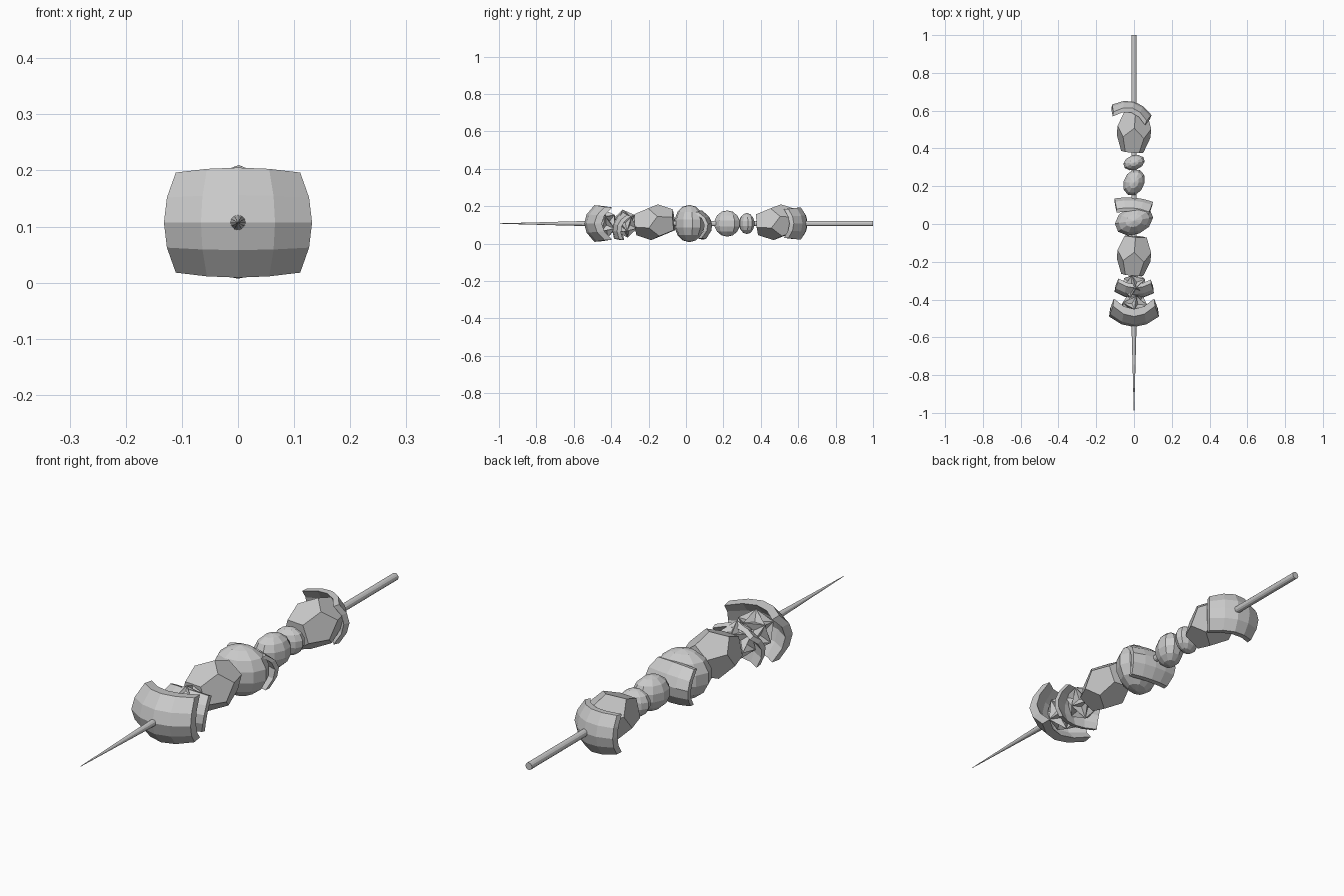
import bpy, bmesh, math
from mathutils import Matrix, Vector

cube = bpy.data.objects.get("Cube")
if cube:
    bpy.data.objects.remove(cube)

AXIS_Z = 0.107

grey = bpy.data.materials.new("plain grey")
grey.use_nodes = True
grey.diffuse_color = (0.6, 0.6, 0.6, 1)
grey.node_tree.nodes["Principled BSDF"].inputs["Base Color"].default_value = (0.6, 0.6, 0.6, 1)


def finish(name, bm, loc=(0, 0, 0), turn=0, tilt=0):
    """Turn a bmesh into a flat shaded object; angles in degrees about z and x."""
    bmesh.ops.recalc_face_normals(bm, faces=bm.faces[:])
    mesh = bpy.data.meshes.new(name)
    bm.to_mesh(mesh)
    bm.free()
    mesh.materials.append(grey)
    obj = bpy.data.objects.new(name, mesh)
    obj.location = loc
    obj.rotation_euler = (math.radians(tilt), 0, math.radians(turn))
    bpy.context.collection.objects.link(obj)
    return obj


def skewer(sides=12):
    bm = bmesh.new()
    profile = [(-1, 0.001), (-0.5, 0.0145), (1, 0.0145)]
    rings = []
    for y, r in profile:
        angles = [math.tau * i / sides for i in range(sides)]
        rings.append([bm.verts.new((r * math.cos(a), y, r * math.sin(a))) for a in angles])
    for a, b in zip(rings, rings[1:]):
        for i in range(sides):
            j = (i + 1) % sides
            bm.faces.new((a[i], a[j], b[j], b[i]))
    bm.faces.new(rings[0])
    bm.faces.new(rings[-1])
    finish("skewer", bm, (0, 0, AXIS_Z))


def meat_chunk(name, y, length, turn, tilt):
    """Stretched twelve sided chunk with five sided ends."""
    bm = bmesh.new()
    for side in (-1, 1):
        for pos, r in ((1, 0.062), (0.24, 0.094)):
            for i in range(5):
                a = math.tau * i / 5 + side * math.pi / 2
                bm.verts.new((r * math.cos(a), side * pos * length / 2, r * math.sin(a)))
    bmesh.ops.convex_hull(bm, input=bm.verts[:])
    bmesh.ops.dissolve_limit(bm, angle_limit=math.radians(4), verts=bm.verts[:], edges=bm.edges[:])
    finish(name, bm, (0, y, AXIS_Z + 0.007), turn, tilt)


def dented_chunk(name, y, size, turn):
    """Twenty sided chunk whose faces are pushed inward."""
    bm = bmesh.new()
    bmesh.ops.create_icosphere(bm, subdivisions=1, radius=1)
    poked = bmesh.ops.poke(bm, faces=bm.faces[:])
    for v in poked["verts"]:
        v.co *= 0.72
    bmesh.ops.scale(bm, vec=size, verts=bm.verts[:])
    finish(name, bm, (0, y, AXIS_Z), turn, 12)


def round_piece(name, y, size, turn):
    bm = bmesh.new()
    bmesh.ops.create_uvsphere(bm, u_segments=10, v_segments=7, radius=1)
    bmesh.ops.scale(bm, vec=size, verts=bm.verts[:])
    finish(name, bm, (0, y, AXIS_Z), turn)


def curved_slice(name, y, half_w, half_h, bend_x, bend_z, thick, out, turn=0, tilt=0):
    """Thick domed patch; out is the y direction of its bulge."""
    bm = bmesh.new()
    n = 4
    layers = []
    for depth in (0, thick):
        shrink = 1 - 0.9 * depth
        grid = []
        for j in range(n + 1):
            v = 2 * j / n - 1
            row = []
            for i in range(n + 1):
                u = 2 * i / n - 1
                back = bend_x * u * u + bend_z * v * v + depth
                row.append(bm.verts.new((half_w * u * (1 - 0.16 * v * v) * shrink, -out * back,
                                         half_h * v * (1 - 0.09 * u * u) * shrink)))
            grid.append(row)
        layers.append(grid)
        for j in range(n):
            for i in range(n):
                bm.faces.new((grid[j][i], grid[j][i + 1], grid[j + 1][i + 1], grid[j + 1][i]))
    # close the rim between the two layers
    for edge in [e for e in bm.edges if e.is_boundary and e.verts[0] in sum(layers[0], [])]:
        pair = []
        for vert in edge.verts:
            j, i = next((j, i) for j in range(n + 1) for i in range(n + 1) if layers[0][j][i] == vert)
            pair.append(layers[1][j][i])
        bm.faces.new((edge.verts[0], edge.verts[1], pair[1], pair[0]))
    finish(name, bm, (0, y, AXIS_Z), turn, tilt)


skewer()

# front end: two curved slices with dented chunks behind them
curved_slice("front_slice", -0.545, 0.132, 0.098, 0.055, 0.055, 0.04, -1)
dented_chunk("front_dented_chunk", -0.435, (0.078, 0.07, 0.08), 10)
curved_slice("second_slice", -0.39, 0.104, 0.075, 0.03, 0.03, 0.022, -1, -2, -18)
dented_chunk("second_dented_chunk", -0.325, (0.075, 0.066, 0.076), 35)

# middle: chunk, large round piece and a slice
meat_chunk("middle_chunk", -0.168, 0.205, -5, 4)
round_piece("large_round_piece", 0.018, (0.108, 0.076, 0.1), 22)
curved_slice("middle_slice", 0.14, 0.102, 0.078, 0.014, 0.045, 0.02, 1, -5, 8)

# two small round pieces
round_piece("medium_round_piece", 0.22, (0.056, 0.075, 0.07), -25)
round_piece("small_round_piece", 0.325, (0.06, 0.04, 0.056), 18)

# back end: chunk covered by a slice
meat_chunk("back_chunk", 0.488, 0.215, -5, 4)
curved_slice("back_slice", 0.648, 0.108, 0.086, 0.045, 0.035, 0.025, 1, -15, 0)
